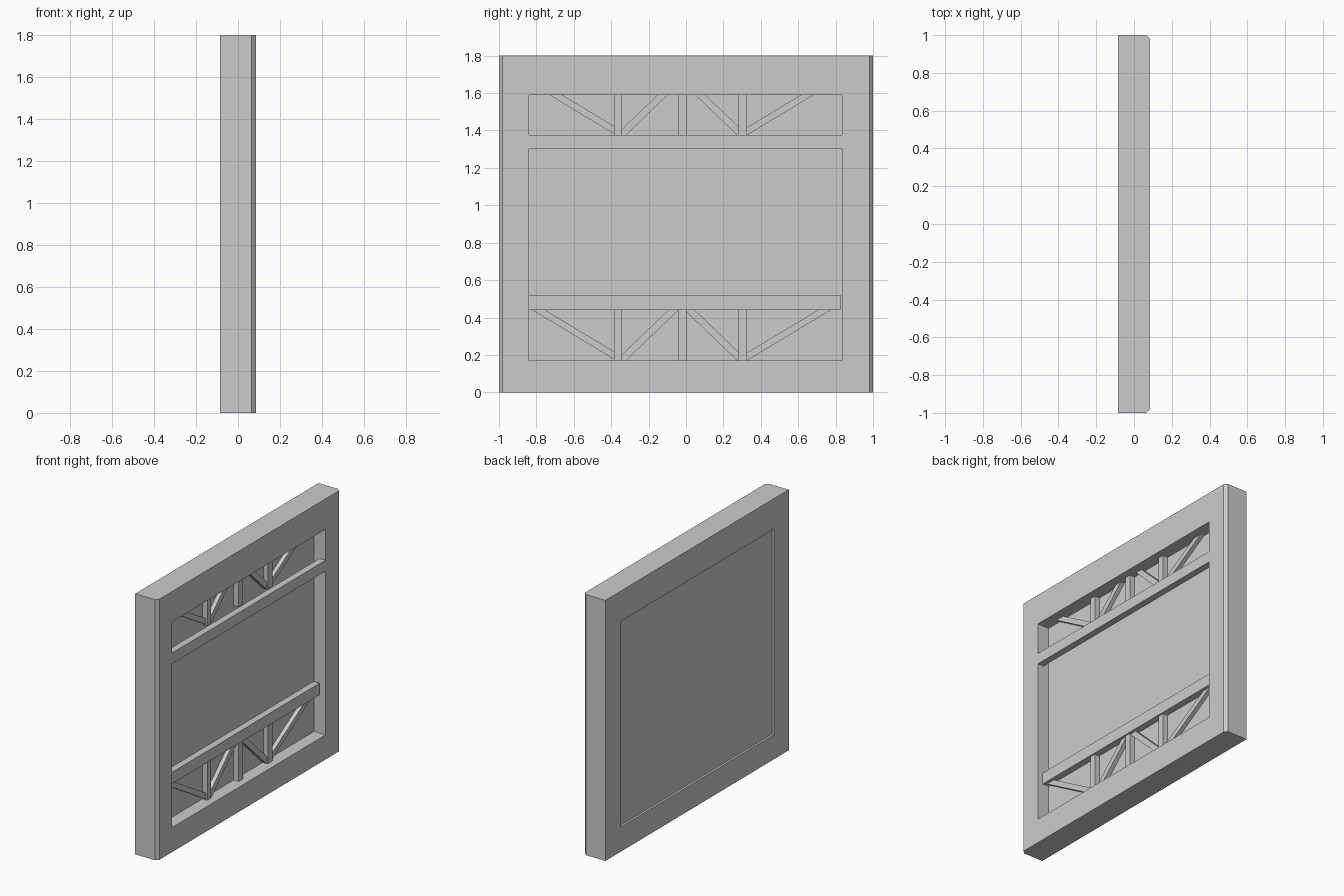
import bpy, bmesh

if "Cube" in bpy.data.objects:
    bpy.data.objects.remove(bpy.data.objects["Cube"])

Y0, Y1, Z0, Z1 = -0.84, 0.835, 0.17, 1.59   # opening in the frame


def prism(name, pts, to3d, axis_vec):
    """Extrude a 2D outline into a solid object."""
    bm = bmesh.new()
    face = bm.faces.new([bm.verts.new(to3d(*p)) for p in pts])
    ext = bmesh.ops.extrude_face_region(bm, geom=[face])
    verts = [v for v in ext["geom"] if isinstance(v, bmesh.types.BMVert)]
    bmesh.ops.translate(bm, verts=verts, vec=axis_vec)
    bmesh.ops.recalc_face_normals(bm, faces=bm.faces)
    me = bpy.data.meshes.new(name)
    bm.to_mesh(me)
    bm.free()
    ob = bpy.data.objects.new(name, me)
    bpy.context.collection.objects.link(ob)
    return ob


def slab(name, pts, x0, x1):
    """Outline in (y, z), thickness along x."""
    return prism(name, pts, lambda y, z: (x0, y, z), (x1 - x0, 0, 0))


def box(name, x0, x1, y0, y1, z0, z1):
    return slab(name, [(y0, z0), (y1, z0), (y1, z1), (y0, z1)], x0, x1)


# Outer frame: plan with two chamfered corners, opening cut through
X, C = 0.085, 0.02
plan = [(-X, -1), (X - C, -1), (X, -1 + C), (X, 1 - C), (X - C, 1), (-X, 1)]
frame = prism("outer_frame", plan, lambda x, y: (x, y, 0), (0, 0, 1.8))
cutter = box("opening_cutter", -0.3, 0.3, Y0, Y1, Z0, Z1)
mod = frame.modifiers.new("opening", "BOOLEAN")
mod.operation, mod.solver, mod.object = "DIFFERENCE", "EXACT", cutter
bpy.context.view_layer.objects.active = frame
bpy.ops.object.modifier_apply(modifier="opening")
bpy.data.objects.remove(cutter)

# Back panel, slightly recessed from the rear face
box("back_panel", -0.07, -0.003, Y0, Y1, Z0, Z1)

# Two horizontal rails; the upper one is flush with the frame
box("upper_rail", 0.038, 0.0845, Y0, Y1, 1.30, 1.375)
box("lower_rail", 0.0, 0.046, Y0, 0.825, 0.44, 0.52)

# Truss braces behind the rails: same pattern low and high
MID = -0.024        # mirror line of the pattern
POST = -0.364       # braces meet behind this post


def brace(name, inner, outer, slope, z, h, flip):
    """Slanted strip, its foot trimmed at the post centre line."""
    pts = [(outer, 0), (outer + slope * h, h), (inner + slope * h, h),
           (POST, (POST - inner) / slope), (POST, 0)]
    if flip:
        pts = [(2 * MID - y, t) for y, t in pts]
    slab(name, [(y, z + t) for y, t in pts], -0.003, 0.025)


for level, z, h in (("lower", Z0, 0.27), ("upper", 1.375, 0.215)):
    for i, (a, b) in enumerate(((-0.385, -0.342), (-0.043, 0.003), (0.28, 0.326))):
        box(f"{level}_post_{i + 1}", -0.003, 0.035, a, b, z, z + h)
    for side, flip in (("left", False), ("right", True)):
        brace(f"{level}_{side}_long_brace", -0.305, -0.374, -1.66, z, h, flip)
        brace(f"{level}_{side}_short_brace", -0.376, -0.321, 1.04, z, h, flip)
